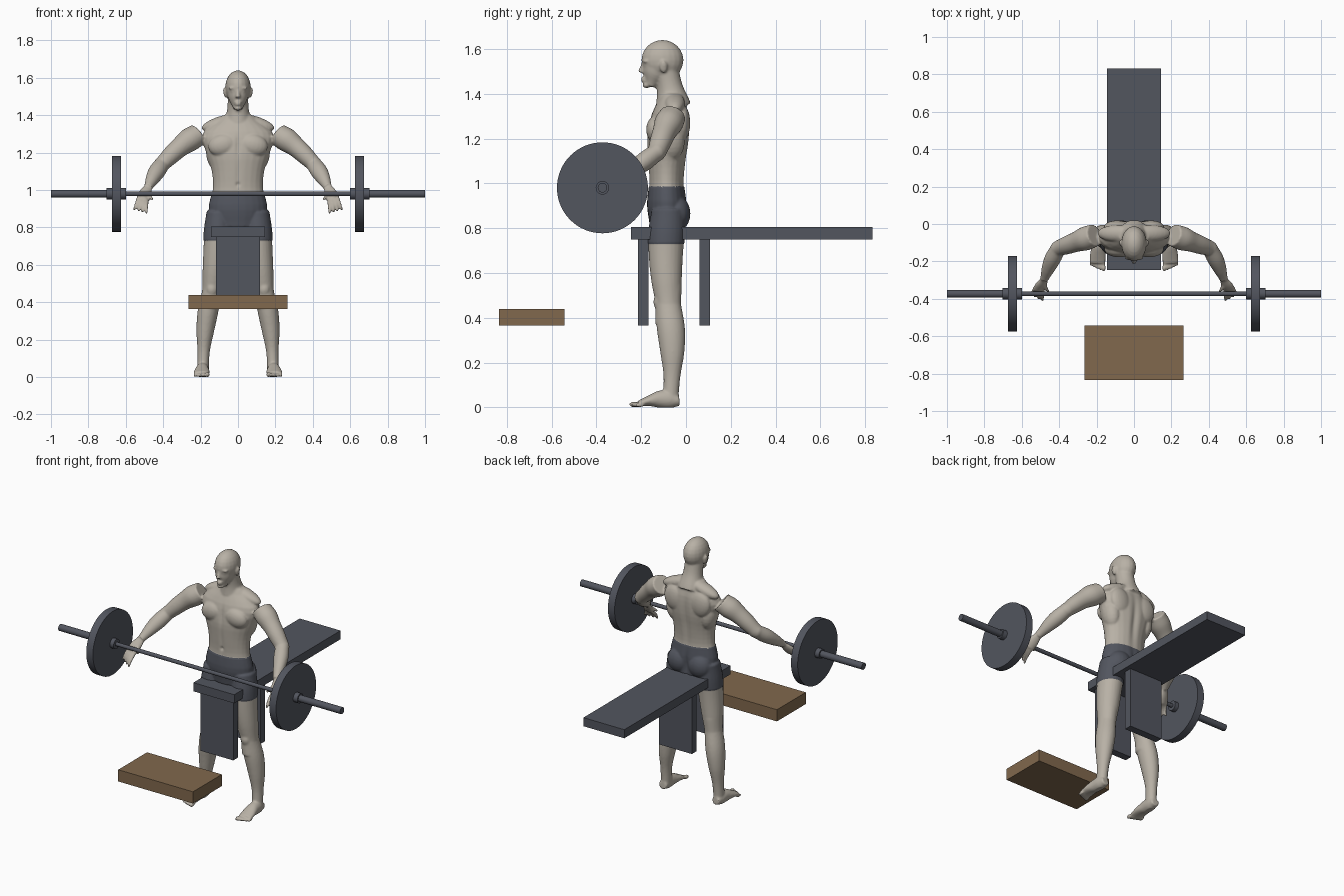
import bpy, bmesh, math
from mathutils import Vector, Matrix

cube = bpy.data.objects.get("Cube")
if cube:
    bpy.data.objects.remove(cube, do_unlink=True)


def material(name, rgb):
    mat = bpy.data.materials.new(name)
    mat.use_nodes = True
    mat.diffuse_color = (*rgb, 1)
    for node in mat.node_tree.nodes:
        if node.type == 'BSDF_PRINCIPLED':
            node.inputs["Base Color"].default_value = (*rgb, 1)
            node.inputs["Roughness"].default_value = .7
    return mat


skin_colour = material("pale skin", (.48, .44, .38))
slate = material("dark slate", (.085, .092, .114))
wood = material("brown wood", (.22, .14, .075))


def add_object(name, bm, *materials):
    bmesh.ops.recalc_face_normals(bm, faces=bm.faces)
    mesh = bpy.data.meshes.new(name)
    bm.to_mesh(mesh)
    bm.free()
    obj = bpy.data.objects.new(name, mesh)
    bpy.context.collection.objects.link(obj)
    for mat in materials:
        mesh.materials.append(mat)
    return obj


def box(name, width, front, back, bottom, top, mat):
    bm = bmesh.new()
    center = Vector((0, (front + back) / 2, (bottom + top) / 2))
    size = Matrix.Diagonal((width, back - front, top - bottom, 1))
    bmesh.ops.create_cube(bm, size=1, matrix=Matrix.Translation(center) @ size)
    add_object(name, bm, mat)


bar_axis = Vector((0, -.373, .98))


def rod(name, start, end, radius):
    """Round part along the barbell axis."""
    bm = bmesh.new()
    middle = bar_axis + Vector(((start + end) / 2, 0, 0))
    bmesh.ops.create_cone(bm, cap_ends=True, segments=64, radius1=radius, radius2=radius,
                          depth=abs(end - start),
                          matrix=Matrix.Translation(middle) @ Matrix.Rotation(math.pi / 2, 4, 'Y'))
    obj = add_object(name, bm, slate)
    bpy.context.view_layer.objects.active = obj
    obj.select_set(True)
    bpy.ops.object.shade_smooth_by_angle()
    obj.select_set(False)


# Bench and wooden block
box("bench_pad", .29, -.245, .832, .75, .805, slate)
box("bench_front_leg", .234, -.215, -.168, .365, .752, slate)
box("bench_back_leg", .234, .06, .108, .365, .752, slate)
box("wood_block", .53, -.835, -.543, .365, .44, wood)

# Barbell
rod("bar_shaft", -.61, .61, .012)
for side, label in ((1, "left"), (-1, "right")):
    rod(label + "_sleeve", side * .6, side, .021)
    rod(label + "_inner_collar", side * .6, side * .626, .031)
    rod(label + "_plate", side * .626, side * .673, .203)
    rod(label + "_outer_collar", side * .673, side * .703, .03)

# Body parts, collected in one mesh and fused afterwards
body = bmesh.new()


def smooth_value(values, t):
    """Catmull-Rom through evenly spaced values."""
    last = len(values) - 1
    i = min(int(t * last), last - 1)
    f = t * last - i
    a, b, c, d = (values[max(0, min(last, i + k))] for k in (-1, 0, 1, 2))
    return b + f * ((c - a) / 2 + f * ((a - 2.5 * b + 2 * c - d / 2)
                                       + f * (1.5 * (b - c) + (d - a) / 2)))


def limb(start, end, widths, depths=None, bow=(0, 0, 0), flat=1, side=1, ref=Vector((0, 1, 0))):
    """Closed tube with evenly spaced half widths, bowed away from a straight line."""
    start, end, bow = Vector(start), Vector(end), Vector(bow)
    u = (end - start).cross(ref).normalized()
    v = (end - start).cross(u).normalized()
    depths = depths or [w * flat for w in widths]
    rings, count, sides = [], 20, 24
    for i in range(count + 1):
        t = i / count
        center = start.lerp(end, t) + bow * math.sin(math.pi * t)
        ring = []
        for k in range(sides):
            angle = math.tau * k / sides
            p = (center + u * smooth_value(widths, t) * math.cos(angle)
                 + v * smooth_value(depths, t) * math.sin(angle))
            ring.append(body.verts.new((p.x * side, p.y, p.z)))
        rings.append(ring)
    for low, high in zip(rings, rings[1:]):
        for k in range(sides):
            body.faces.new((low[k], low[k - 1], high[k - 1], high[k]))
    body.faces.new(rings[0])
    body.faces.new(rings[-1])


def blob(center, size, side=1, tilt=0):
    x, y, z = center
    bmesh.ops.create_uvsphere(body, u_segments=20, v_segments=12, radius=1,
                              matrix=Matrix.Translation((x * side, y, z))
                              @ Matrix.Rotation(tilt * side, 4, 'Y') @ Matrix.Diagonal((*size, 1)))


# Joints of the left half
hip, knee, ankle = Vector((.1, -.08, .88)), Vector((.14, -.08, .46)), Vector((.187, -.07, .03))
shoulder, elbow = Vector((.21, -.06, 1.3)), Vector((.405, -.13, 1.14))
wrist, knuckles = Vector((.48, -.295, 1.015)), Vector((.51, -.35, .95))
heel, toes = Vector((.188, -.03, .03)), Vector((.195, -.21, .018))

# Torso, neck, skull and face
limb((0, -.08, .8), (0, -.06, 1.4), widths=(.125, .155, .135, .14, .17, .19, .08),
     depths=(.078, .087, .078, .085, .094, .085, .052), bow=(0, -.015, 0))
limb((0, -.055, 1.34), (0, -.09, 1.52), widths=(.08, .058, .055))
blob((0, -.105, 1.55), (.068, .094, .09))
limb((0, -.16, 1.435), (0, -.12, 1.54), widths=(.025, .05, .06), depths=(.025, .058, .072))
blob((0, -.175, 1.438), (.022, .02, .013))
limb((0, -.19, 1.545), (0, -.203, 1.495), widths=(.007, .009, .014), flat=.9)
for lip in (1.458, 1.468):
    blob((0, -.188, lip), (.02, .014, .006))

for side in (1, -1):
    # Ear, brow and eye
    blob((.07, -.1, 1.52), (.008, .017, .029), side, .2)
    blob((.028, -.18, 1.545), (.024, .014, .007), side)
    blob((.026, -.176, 1.527), (.012, .012, .009), side)
    # Chest, trapezius, shoulder blade, flank and buttock
    blob((.08, -.135, 1.24), (.08, .043, .06), side, .2)
    blob((.09, -.05, 1.36), (.11, .045, .035), side, .3)
    blob((.09, -.015, 1.27), (.07, .034, .08), side, .2)
    blob((.12, -.065, 1.19), (.05, .06, .09), side, .15)
    blob((.072, -.04, .865), (.075, .057, .075), side)
    # Leg and kneecap
    limb(hip, knee, widths=(.066, .074, .07, .063, .052), flat=1.08, bow=(-.005, -.01, 0), side=side)
    limb(knee, ankle, widths=(.051, .055, .047, .033, .031), flat=1.14, bow=(.012, .014, 0), side=side)
    limb(hip.lerp(knee, .8), knee.lerp(ankle, .2), widths=(.053, .05, .052), flat=1.15, side=side)
    blob(knee + Vector((0, -.045, .01)), (.028, .02, .035), side)
    # Foot, with toes shrinking outwards
    limb(heel, toes, widths=(.026, .034, .036, .042, .043), depths=(.024, .04, .038, .024, .014),
         bow=(0, 0, .012), side=side, ref=Vector((0, 0, 1)))
    for toe in range(5):
        size = .013 - .001 * toe
        blob((.162 + .017 * toe, -.234 + .007 * toe, size), (size * .85, .021, size), side)
    # Upper arm, elbow, forearm and palm
    limb(shoulder, elbow, widths=(.06, .064, .054, .049, .042), bow=(0, 0, .012), side=side)
    blob(elbow, (.043, .04, .042), side)
    limb(elbow, wrist, widths=(.042, .045, .036, .023), flat=.93, bow=(.005, 0, 0), side=side)
    limb(wrist, knuckles, widths=(.023, .034, .035), flat=.5, side=side)
    # Fingers fan out across the knuckles; the thumb starts near the wrist
    for finger in (-1.5, -.5, .5, 1.5):
        base = knuckles + Vector((.013, .003, .006)) * finger
        reach = Vector((.012 + .009 * finger, -.042 + .009 * finger, -.066))
        limb(base, base + reach, widths=(.012, .01, .007), bow=(0, -.008, 0), side=side)
    thumb = wrist.lerp(knuckles, .4)
    limb(thumb, thumb + Vector((-.035, -.045, -.04)), widths=(.014, .011, .007), side=side)

# Fuse the parts into one skin
lifter = add_object("lifter", body, skin_colour, slate)
fuse = lifter.modifiers.new("fuse", 'REMESH')
fuse.mode = 'VOXEL'
fuse.voxel_size = .006
soften = lifter.modifiers.new("soften", 'SMOOTH')
soften.factor, soften.iterations = .5, 4
graph = bpy.context.evaluated_depsgraph_get()
skin = bpy.data.meshes.new_from_object(lifter.evaluated_get(graph))
lifter.modifiers.clear()
lifter.data = skin
skin.materials.clear()
for mat in (skin_colour, slate):
    skin.materials.append(mat)

# Grooves: centre, reach and depth along the normal
spine = ((0, .02, 1.15), (.02, .06, .16), .011)
breastbone = ((0, -.18, 1.24), (.012, .05, .06), .008)
midline = ((0, -.17, 1.08), (.012, .04, .09), .005)
navel = ((0, -.165, 1.03), (.01, .03, .01), .008)
cleft = ((0, .01, .86), (.014, .06, .07), .014)


def in_shorts(p):
    return .73 < p.z < .985 and abs(p.x) < .25


normals = [v.normal.copy() for v in skin.vertices]
for v, normal in zip(skin.vertices, normals):
    push = .003 if in_shorts(v.co) else 0
    for center, reach, depth in (spine, breastbone, midline, navel, cleft):
        distance = sum(((a - b) / r) ** 2 for a, b, r in zip(v.co, center, reach))
        push -= depth * math.exp(-distance)
    v.co += normal * push
    v.co.z = max(v.co.z, 0)

# Shorts are coloured by height
for face in skin.polygons:
    face.use_smooth = True
    face.material_index = 1 if in_shorts(face.center) else 0
